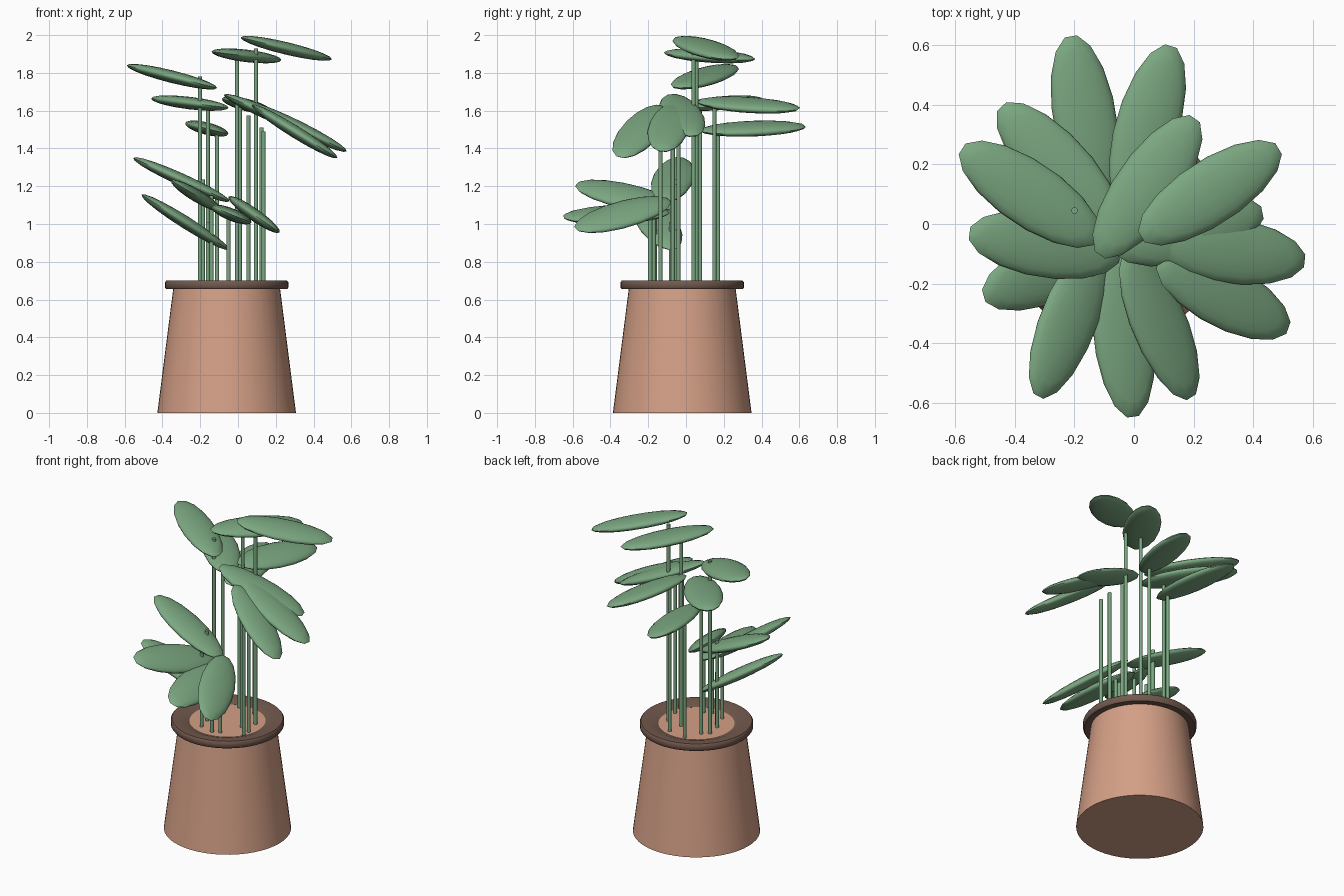
import bpy
import bmesh
from math import atan, cos, pi, radians, sin
from mathutils import Matrix

default_cube = bpy.data.objects.get("Cube")
if default_cube:
    bpy.data.objects.remove(default_cube, do_unlink=True)

POT_CENTRE = (-0.06, -0.02)
SOIL_LEVEL = 0.68


def make_material(name, colour):
    material = bpy.data.materials.new(name)
    material.use_nodes = True
    material.diffuse_color = (*colour, 1)
    shader = material.node_tree.nodes["Principled BSDF"]
    shader.inputs["Base Color"].default_value = (*colour, 1)
    shader.inputs["Roughness"].default_value = 0.8
    return material


leaf_green = make_material("leaf green", (0.2, 0.39, 0.22))
terracotta = make_material("terracotta", (0.66, 0.35, 0.24))
rim_brown = make_material("rim brown", (0.17, 0.1, 0.075))


def finish(name, bm, material, smooth_angle=40):
    """Turn a bmesh into a named, coloured, smooth-shaded object."""
    bmesh.ops.recalc_face_normals(bm, faces=bm.faces)
    mesh = bpy.data.meshes.new(name)
    bm.to_mesh(mesh)
    bm.free()
    mesh.materials.append(material)
    part = bpy.data.objects.new(name, mesh)
    bpy.context.collection.objects.link(part)
    bpy.ops.object.select_all(action="DESELECT")
    part.select_set(True)
    bpy.context.view_layer.objects.active = part
    bpy.ops.object.shade_smooth_by_angle(angle=radians(smooth_angle))
    return part


def lathe(name, profile, material, closed=False, segments=48):
    """Spin (radius, height) points about the pot's upright axis."""
    bm = bmesh.new()
    rings = []
    for radius, height in profile:
        ring = []
        for i in range(segments):
            angle = 2 * pi * i / segments
            x = POT_CENTRE[0] + radius * cos(angle)
            y = POT_CENTRE[1] + radius * sin(angle)
            ring.append(bm.verts.new((x, y, height)))
        rings.append(ring)
    pairs = list(zip(rings, rings[1:]))
    if closed:
        pairs.append((rings[-1], rings[0]))
    else:
        bm.faces.new(rings[0])
        bm.faces.new(rings[-1])
    for low, high in pairs:
        for i in range(segments):
            j = (i + 1) % segments
            bm.faces.new((low[i], low[j], high[j], high[i]))
    return finish(name, bm, material)


def make_leaf(name, centre, yaw, slope):
    """A long flattened ellipsoid, turned on z and then tipped about y."""
    bm = bmesh.new()
    bmesh.ops.create_uvsphere(bm, u_segments=16, v_segments=10, radius=1)
    shape = (
        Matrix.Translation(centre)
        @ Matrix.Rotation(atan(-slope), 4, "Y")
        @ Matrix.Rotation(radians(yaw), 4, "Z")
        @ Matrix.Diagonal((0.285, 0.11, 0.033, 1))
        @ Matrix.Rotation(pi / 16, 4, "Z")
    )
    bm.transform(shape)
    return finish(name, bm, leaf_green, 60)


def make_stem(name, x, y, top):
    """A thin upright rod rooted inside the pot."""
    bottom = SOIL_LEVEL - 0.08
    bm = bmesh.new()
    bmesh.ops.create_cone(
        bm, cap_ends=True, segments=10, radius1=0.011, radius2=0.011,
        depth=top - bottom,
        matrix=Matrix.Translation((x, y, (top + bottom) / 2)),
    )
    return finish(name, bm, leaf_green)


# Pot, wider at the foot, and its rim
lathe("pot", [(0.367, 0), (0.28, SOIL_LEVEL)], terracotta)
rim_profile = [(0.27, 0.655), (0.32, 0.655), (0.327, 0.664),
               (0.327, 0.691), (0.32, 0.7), (0.27, 0.7), (0.22, 0.683)]
lathe("pot_rim", rim_profile, rim_brown, closed=True)

# Each plant: leaf centre, leaf heading in degrees, sideways slope, stem foot
plants = [
    ((-0.165, 0.355, 1.505), 100, -0.25, (-0.11, 0.17)),
    ((0.045, 0.33, 1.63), 73, -0.25, (0.01, 0.15)),
    ((0.045, 0.125, 1.89), 55, -0.12, (-0.005, 0.055)),
    ((0.255, 0.105, 1.93), 32, -0.24, (0.095, 0.04)),
    ((0.18, -0.02, 1.575), 12, -0.43, (0.055, -0.04)),
    ((0.325, -0.09, 1.51), -7, -0.5, (0.125, -0.07)),
    ((0.3, -0.24, 1.49), -23, -0.62, (0.135, -0.135)),
    ((0.085, -0.335, 1.05), -62, -0.7, (-0.005, -0.17)),
    ((-0.035, -0.37, 1.05), -83, -0.4, (-0.05, -0.19)),
    ((-0.22, -0.325, 1.15), -115, -0.6, (-0.14, -0.165)),
    ((-0.28, -0.155, 1.01), -162, -0.63, (-0.16, -0.08)),
    ((-0.3, -0.07, 1.235), 172, -0.45, (-0.185, -0.05)),
    ((-0.35, 0.1, 1.78), 147, -0.25, (-0.2, 0.045)),
    ((-0.255, 0.19, 1.64), 133, -0.12, (-0.16, 0.075)),
]

# Every stem ends level with the middle of its leaf
for number, (centre, yaw, slope, foot) in enumerate(plants, 1):
    make_leaf(f"leaf_{number}", centre, yaw, slope)
    make_stem(f"stem_{number}", *foot, centre[2])
